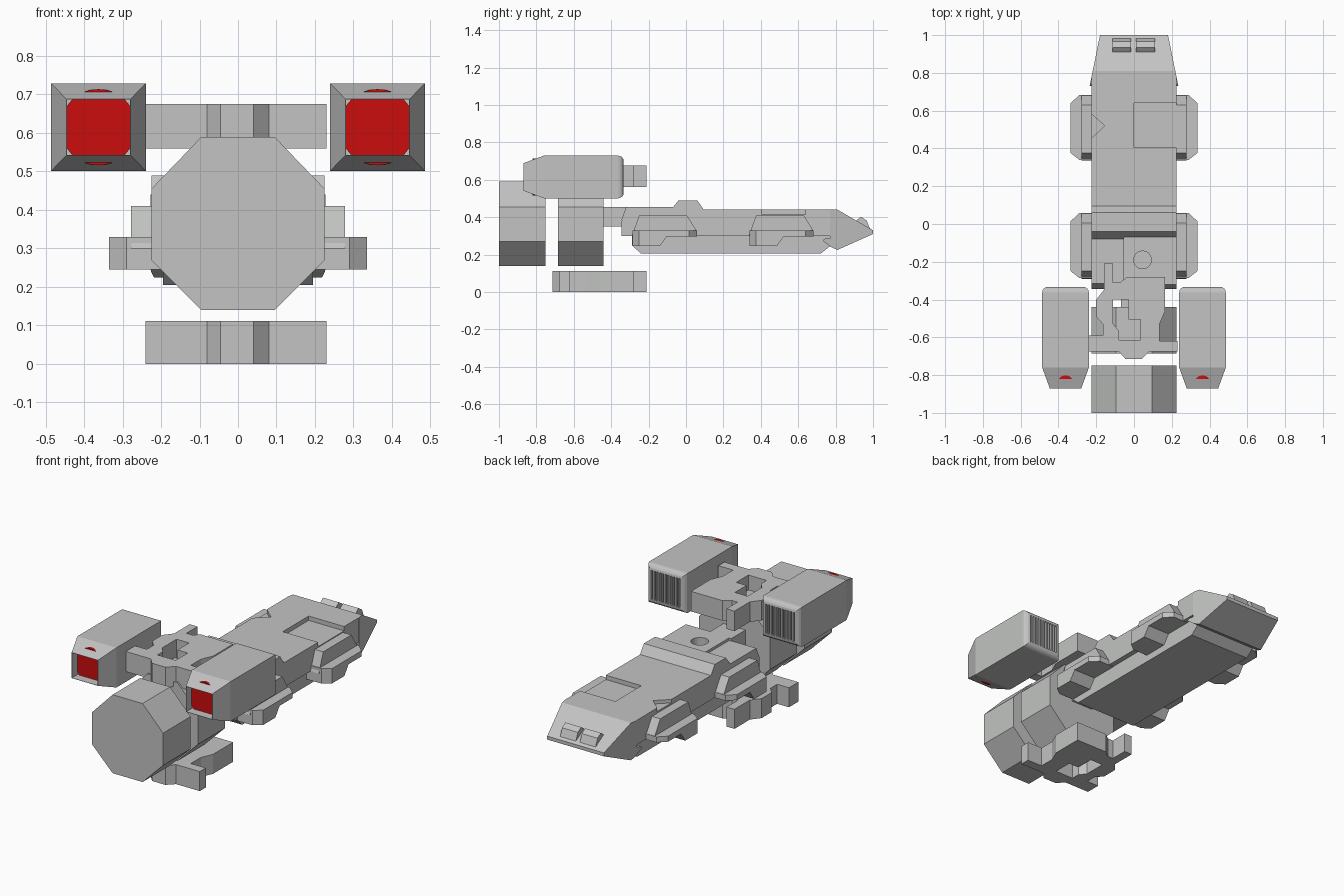
import bpy, bmesh, math

old = bpy.data.objects.get("Cube")
if old:
    bpy.data.objects.remove(old, do_unlink=True)


def material(name, rgb):
    m = bpy.data.materials.new(name)
    m.use_nodes = True
    m.diffuse_color = (*rgb, 1)
    m.node_tree.nodes["Principled BSDF"].inputs["Base Color"].default_value = (*rgb, 1)
    return m


GREY = material("hull grey", (0.54, 0.55, 0.54))
RED = material("engine red", (0.6, 0.004, 0.004))


def loft(name, rings, mat=GREY, round_y=None):
    """Solid through matching rings of points; edges lying at y = round_y get rounded."""
    bm = bmesh.new()
    vs = [[bm.verts.new(p) for p in ring] for ring in rings]
    n = len(vs[0])
    for a, b in zip(vs, vs[1:]):
        for i in range(n):
            j = (i + 1) % n
            bm.faces.new((a[i], a[j], b[j], b[i]))
    bm.faces.new(vs[0])
    bm.faces.new(vs[-1])
    if round_y is not None:
        edges = [e for e in bm.edges if all(abs(v.co.y - round_y) < 1e-5 for v in e.verts)]
        bmesh.ops.bevel(bm, geom=edges, offset=0.03, segments=4, profile=0.5, affect='EDGES')
    bmesh.ops.recalc_face_normals(bm, faces=bm.faces)
    me = bpy.data.meshes.new(name)
    bm.to_mesh(me)
    bm.free()
    me.materials.append(mat)
    ob = bpy.data.objects.new(name, me)
    bpy.context.collection.objects.link(ob)
    return ob


def prism(name, pts, axis, lo, hi, mat=GREY):
    """Extrude a profile: (y,z) along x, (x,z) along y, or (x,y) along z."""
    put = {'x': lambda a, b, t: (t, a, b),
           'y': lambda a, b, t: (a, t, b),
           'z': lambda a, b, t: (a, b, t)}[axis]
    return loft(name, [[put(a, b, t) for a, b in pts] for t in (lo, hi)], mat)


def rect(x0, x1, y0, y1):
    return [(x0, y0), (x1, y0), (x1, y1), (x0, y1)]


def circle(cx, cy, r, n):
    return [(cx + r * math.cos(2 * math.pi * i / n), cy + r * math.sin(2 * math.pi * i / n))
            for i in range(n)]


def cut(ob, *cutters):
    for c in cutters:
        mod = ob.modifiers.new("cut", 'BOOLEAN')
        mod.operation, mod.solver, mod.object = 'DIFFERENCE', 'EXACT', c
    bpy.context.view_layer.update()
    dg = bpy.context.evaluated_depsgraph_get()
    me = bpy.data.meshes.new_from_object(ob.evaluated_get(dg))
    ob.modifiers.clear()
    ob.data = me
    for c in cutters:
        bpy.data.objects.remove(c, do_unlink=True)


# Upper hull with a cross ridge, a square recess, a side notch and a round well
hull = prism("upper_hull", [(-.345, .30), (-.345, .375), (-.315, .44), (-.08, .44), (-.04, .49),
                            (.06, .49), (.095, .44), (.77, .44), (.77, .30)], 'x', -.225, .225)
cut(hull,
    prism("recess_cutter", rect(0, .3, .405, .64), 'z', .415, .5),
    prism("notch_cutter", [(-.24, .595), (-.155, .52), (-.24, .44)], 'z', .42, .5),
    prism("well_cutter", circle(.045, -.19, .047, 20), 'z', .40, .5))

# Raised deck plate on one side behind the ridge
deck = prism("deck_plate", [(-.345, .385), (-.32, .455), (-.05, .455), (-.05, .385)],
             'x', -.055, .2245)
cut(deck, prism("well_cutter", circle(.045, -.19, .047, 20), 'z', .3, .5))

# Lower hull
prism("lower_hull", [(-.29, .31), (-.29, .25), (-.24, .205), (.72, .205), (.77, .245), (.77, .31)],
      'x', -.195, .195)

# Wedge nose, narrowing to the tip
nose_profile = [(.77, .44), (.81, .44), (1, .33), (1, .31), (.81, .225), (.775, .24), (.73, .275),
                (.745, .285), (.77, .285)]


def nose_ring(side):
    return [(side * (.235 - .055 * (y - .73) / .27), y, z) for y, z in nose_profile]


loft("nose", [nose_ring(-1), nose_ring(1)])
for x in (-.115, .01):
    prism("nose_blister", [(.90, .375), (.935, .402), (.965, .383), (.985, .335)],
          'x', x, x + .1)

# Side sponsons: two on each side
for s in (-1, 1):
    for dy in (0, .625):
        prism("sponson_upper", [(y + dy, z) for y, z in
              [(-.29, .30), (-.25, .41), (.005, .41), (.055, .33), (.055, .30)]],
              'x', s * .2, s * .278)
        prism("sponson_shelf", [(s * x, y + dy) for x, y in
              [(.19, -.285), (.29, -.285), (.335, -.25), (.335, .015), (.29, .058), (.19, .058)]],
              'z', .298, .33)
        loft("sponson_lower", [[(s * x, y + dy, z) for x, y in
             [(.19, -.285), (.29, -.285), (.335, -.25), (.335, end), (.19, end)]]
             for z, end in ((.245, -.14), (.30, -.10))])

# Octagonal drums and the neck joining them to the hull
octagon = [(-.095, .14), (.095, .14), (.225, .27), (.225, .455),
           (.095, .59), (-.095, .59), (-.225, .455), (-.225, .27)]
prism("rear_drum", octagon, 'y', -1, -.75)
prism("front_drum", octagon, 'y', -.685, -.44)
prism("neck", [(-.45, .35), (-.45, .455), (-.31, .455), (-.31, .35)], 'x', -.07, .07)

# Irregular brackets above and below, each with a stepped opening
outline = [(-.16, -.21), (-.11, -.21), (-.11, -.31), (-.075, -.31), (-.035, -.28), (.165, -.28),
           (.165, -.46), (.135, -.53), (.135, -.62), (.23, -.62), (.23, -.675), (.08, -.675),
           (.04, -.715), (-.045, -.715), (-.08, -.675), (-.24, -.675), (-.24, -.59),
           (-.165, -.59), (-.165, -.53), (-.20, -.49), (-.20, -.40), (-.16, -.35)]
opening = [(-.11, -.40), (-.03, -.40), (-.03, -.505), (.035, -.505), (.035, -.615),
           (-.08, -.615), (-.08, -.565), (-.11, -.53)]
for name, z0, z1 in (("upper_bracket", .56, .675), ("lower_bracket", 0, .112)):
    bracket = prism(name, outline, 'z', z0, z1)
    cut(bracket, prism("opening_cutter", opening, 'z', z0 - .05, z1 + .05))

# Engine pods: tapered open end, red disc inside, slotted grille on the other end
for side, cx in (("right", -.3625), ("left", .3625)):
    cz = .615

    def ring(y, hx, hz):
        return [(cx - hx, y, cz - hz), (cx + hx, y, cz - hz),
                (cx + hx, y, cz + hz), (cx - hx, y, cz + hz)]

    pod = loft(side + "_pod", [ring(-.87, .0835, .0735), ring(-.76, .1235, .114),
                               ring(-.333, .1235, .114)], round_y=-.333)
    tools = [loft("mouth_cutter", [ring(-.9, .082, .072), ring(-.815, .082, .072)])]
    for i in range(11):
        x = cx - .0875 + i * .0175
        tools.append(prism("slot_cutter", rect(x - .0045, x + .0045, cz - .083, cz + .083),
                           'y', -.36, -.3))
    cut(pod, *tools)
    prism(side + "_engine_disc", circle(cx, cz, .099, 32), 'y', -.82, -.79, RED)
